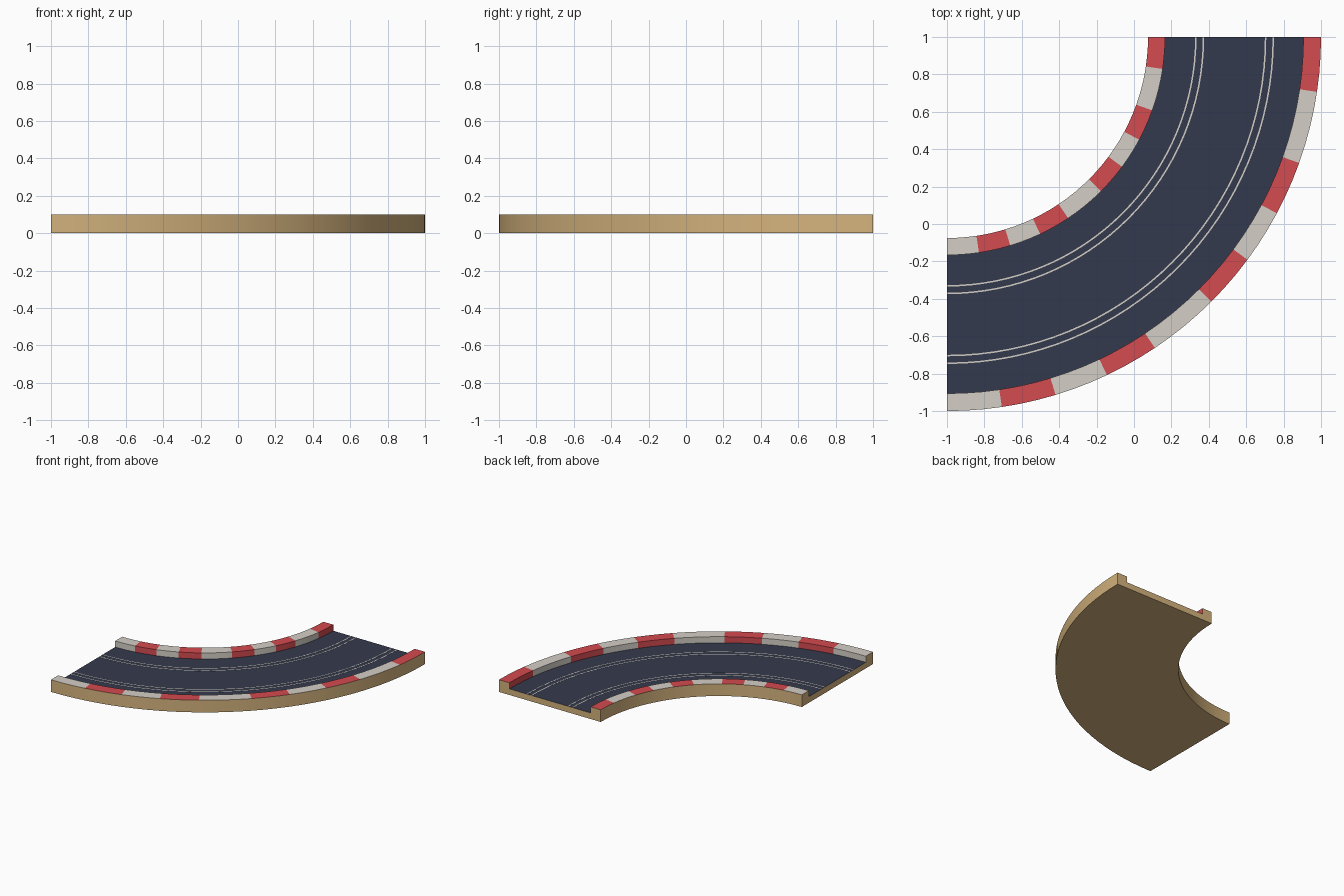
import bpy
import bmesh
from math import pi, sin, cos, radians

cube = bpy.data.objects.get("Cube")
if cube:
    bpy.data.objects.remove(cube, do_unlink=True)


def material(name, srgb):
    mat = bpy.data.materials.new(name)
    colour = [(c / 255) ** 2.2 for c in srgb] + [1.0]
    mat.use_nodes = True
    mat.diffuse_color = colour
    mat.node_tree.nodes["Principled BSDF"].inputs["Base Color"].default_value = colour
    return mat


tan = material("tan board", (212, 178, 125))
asphalt = material("dark asphalt", (55, 60, 78))
red = material("kerb red", (210, 76, 81))
cream = material("kerb cream", (211, 206, 197))

STEPS = 32                       # segments in the quarter turn
CENTRE_X, CENTRE_Y = -1.0, 1.0   # centre of the bend
INNER, OUTER = 1.075, 2.0
ROAD_IN, ROAD_OUT = 1.166, 1.906
ROAD_Z, KERB_Z = 0.05, 0.10
RED_STARTS = (0, 7, 13, 20, 26)  # each red block is three segments long


def sweep(name, profile, mats, pick):
    """Sweep a closed (radius, height) profile round the bend.
    pick(edge, step) gives the material index of each side face."""
    bm = bmesh.new()
    rings = []
    for step in range(STEPS + 1):
        a = step / STEPS * pi / 2
        rings.append([bm.verts.new((CENTRE_X + r * cos(a), CENTRE_Y - r * sin(a), z))
                      for r, z in profile])
    n = len(profile)
    for step in range(STEPS):
        a, b = rings[step], rings[step + 1]
        for edge in range(n):
            nxt = (edge + 1) % n
            face = bm.faces.new((a[edge], a[nxt], b[nxt], b[edge]))
            face.material_index = pick(edge, step)
    bm.faces.new(rings[0])
    bm.faces.new(rings[-1])
    bmesh.ops.recalc_face_normals(bm, faces=bm.faces)

    mesh = bpy.data.meshes.new(name)
    bm.to_mesh(mesh)
    bm.free()
    for mat in mats:
        mesh.materials.append(mat)
    obj = bpy.data.objects.new(name, mesh)
    bpy.context.collection.objects.link(obj)
    bpy.ops.object.select_all(action="DESELECT")
    obj.select_set(True)
    bpy.context.view_layer.objects.active = obj
    bpy.ops.object.shade_smooth_by_angle(angle=radians(30))
    return obj


# Track body: board with a sunken road between two raised kerbs
body_profile = [(INNER, 0), (OUTER, 0), (OUTER, KERB_Z), (ROAD_OUT, KERB_Z),
                (ROAD_OUT, ROAD_Z), (ROAD_IN, ROAD_Z), (ROAD_IN, KERB_Z), (INNER, KERB_Z)]
ROAD_EDGE = 4
KERB_EDGES = (2, 3, 5, 6)        # kerb tops and the walls facing the road


def body_colour(edge, step):
    if edge == ROAD_EDGE:
        return 1
    if edge in KERB_EDGES:
        return 2 if any(s <= step < s + 3 for s in RED_STARTS) else 3
    return 0


sweep("track_body", body_profile, [tan, asphalt, red, cream], body_colour)

# Lane lines: two thin pairs, mirrored about the middle of the road
middle = (INNER + OUTER) / 2
half_width, lift = 0.004, 0.001
for lane, side in (("inner", -1), ("outer", 1)):
    for place, offset in (("near", 0.166), ("far", 0.207)):
        r = middle + side * offset
        lo, hi = r - half_width, r + half_width
        sweep(f"{lane}_lane_line_{place}",
              [(lo, ROAD_Z), (hi, ROAD_Z), (hi, ROAD_Z + lift), (lo, ROAD_Z + lift)],
              [cream], lambda edge, step: 0)
